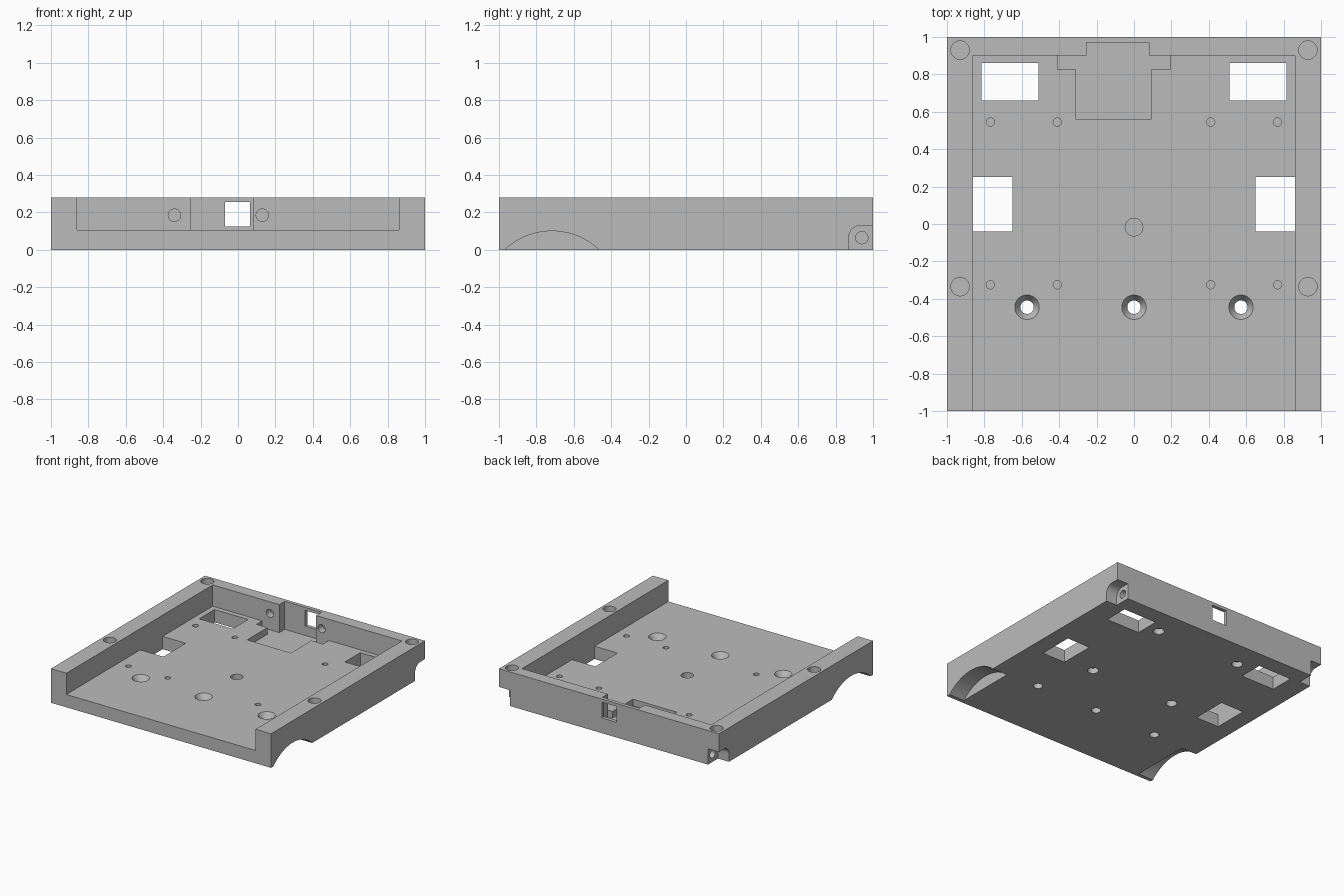
import bpy, bmesh, math
from mathutils import Matrix, Vector

cube = bpy.data.objects.get("Cube")
if cube:
    bpy.data.objects.remove(cube, do_unlink=True)

TOP, FLOOR = 0.28, 0.105

grey = bpy.data.materials.new("mid grey")
grey.use_nodes = True
colour = (0.5, 0.5, 0.5, 1)
grey.diffuse_color = colour
grey.node_tree.nodes["Principled BSDF"].inputs["Base Color"].default_value = colour


def make_object(name, bm):
    bmesh.ops.recalc_face_normals(bm, faces=bm.faces)
    mesh = bpy.data.meshes.new(name)
    bm.to_mesh(mesh)
    bm.free()
    mesh.materials.append(grey)
    obj = bpy.data.objects.new(name, mesh)
    bpy.context.collection.objects.link(obj)
    return obj


def box(name, x, y, z):
    bm = bmesh.new()
    size = [b - a for a, b in (x, y, z)]
    mid = [(a + b) / 2 for a, b in (x, y, z)]
    bmesh.ops.create_cube(bm, size=1, matrix=Matrix.Translation(mid) @ Matrix.Diagonal((*size, 1)))
    return make_object(name, bm)


def cone(name, start, end, r1, r2=None, sides=48):
    bm = bmesh.new()
    a, b = Vector(start), Vector(end)
    turn = (b - a).to_track_quat("Z", "Y").to_matrix().to_4x4()
    bmesh.ops.create_cone(bm, cap_ends=True, segments=sides, radius1=r1,
                          radius2=r1 if r2 is None else r2, depth=(b - a).length,
                          matrix=Matrix.Translation((a + b) / 2) @ turn)
    return make_object(name, bm)


def side_profile(name, points, x0, x1):
    bm = bmesh.new()
    face = bm.faces.new([bm.verts.new((x0, y, z)) for y, z in points])
    out = bmesh.ops.extrude_face_region(bm, geom=[face])
    moved = [v for v in out["geom"] if isinstance(v, bmesh.types.BMVert)]
    bmesh.ops.translate(bm, verts=moved, vec=(x1 - x0, 0, 0))
    return make_object(name, bm)


tray = box("base_tray", (-1, 1), (-1, 1), (0, TOP))


def cut(cutter):
    """Subtract the cutter from the tray, then discard it."""
    mod = tray.modifiers.new("cut", "BOOLEAN")
    mod.operation, mod.solver, mod.object = "DIFFERENCE", "EXACT", cutter
    graph = bpy.context.evaluated_depsgraph_get()
    mesh = bpy.data.meshes.new_from_object(tray.evaluated_get(graph))
    tray.modifiers.clear()
    tray.data = mesh
    bpy.data.objects.remove(cutter, do_unlink=True)


# Main cavity, open at the front
cut(box("cavity", (-0.86, 0.86), (-1.2, 0.9), (FLOOR, 0.5)))

# Pocket in the back wall and stepped recess in the floor
RECESS = 0.05
cut(box("wall_pocket", (-0.255, 0.08), (0.75, 0.97), (RECESS, 0.5)))
cut(box("recess_wide", (-0.41, 0.195), (0.825, 0.9), (RECESS, 0.2)))
cut(box("recess_main", (-0.31, 0.09), (0.56, 0.85), (RECESS, 0.2)))

# Square port and two screw holes in the back wall
cut(box("port", (-0.07, 0.065), (0.92, 1.2), (0.125, 0.255)))
for x in (-0.34, 0.13):
    cut(cone("wall_hole", (x, 0.85, 0.185), (x, 0.96, 0.185), 0.033))

arch_points = [(-0.717 + 0.369 * math.cos(t), -0.269 + 0.369 * math.sin(t))
               for t in (2 * math.pi * i / 96 for i in range(96))]
notch_points = [(1.2, -0.2), (1.2, 0.13)]
notch_points += [(0.935 + 0.065 * math.cos(t), 0.065 + 0.065 * math.sin(t))
                 for t in (math.pi / 2 * (1 + i / 12) for i in range(13))]
notch_points.append((0.87, -0.2))

for s in (-1, 1):
    # Floor windows
    cut(box("rear_window", sorted((s * 0.51, s * 0.815)), (0.66, 0.86), (-0.1, 0.2)))
    cut(box("side_window", sorted((s * 0.65, s * 0.86)), (-0.04, 0.25), (-0.1, 0.2)))
    # Wheel arches and rear corner notches with their holes
    cut(side_profile("arch", arch_points, s * 0.86, s * 1.2))
    cut(side_profile("notch", notch_points, s * 0.9, s * 1.2))
    cut(cone("notch_hole", (s * 0.78, 0.94, 0.065), (s * 1.1, 0.94, 0.065), 0.033))
    # Blind holes in the wall tops
    for y in (0.93, -0.335):
        cut(cone("wall_top_hole", (s * 0.93, y, 0.18), (s * 0.93, y, 0.4), 0.049))
    # Small blind holes in the floor
    for x in (0.41, 0.768):
        for y in (0.545, -0.325):
            cut(cone("floor_hole", (s * x, y, 0.04), (s * x, y, 0.2), 0.022, sides=32))
    # Blind holes under the floor
    for y in (0, 0.77):
        x = 0.018 + s * 0.385
        cut(cone("under_hole", (x, y, -0.1), (x, y, 0.045), 0.042))

# Centre blind hole and three countersunk through holes
cut(cone("centre_hole", (0, -0.017, 0.03), (0, -0.017, 0.2), 0.047))
for x in (-0.572, 0, 0.572):
    cut(cone("through_hole", (x, -0.445, -0.1), (x, -0.445, 0.2), 0.036))
    cut(cone("countersink", (x, -0.445, FLOOR - 0.045), (x, -0.445, FLOOR + 0.01), 0.036, 0.072))

# One material, crisp edges with smooth bores
tray.data.materials.clear()
tray.data.materials.append(grey)
for p in tray.data.polygons:
    p.material_index = 0
bpy.ops.object.select_all(action="DESELECT")
tray.select_set(True)
bpy.context.view_layer.objects.active = tray
bpy.ops.object.shade_smooth_by_angle(angle=math.radians(30))
